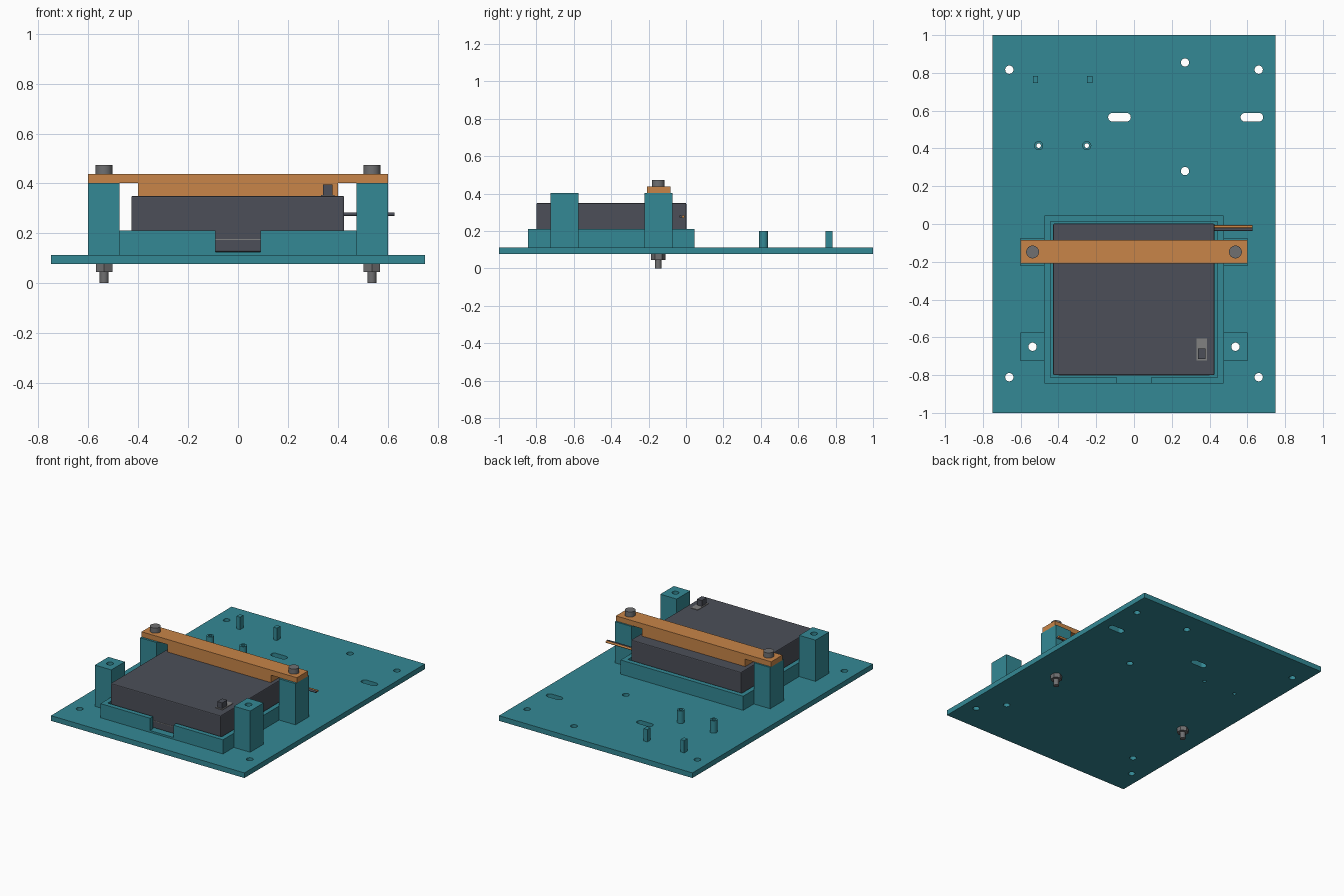
import bpy, bmesh, math
from mathutils import Matrix

if "Cube" in bpy.data.objects:
    bpy.data.objects.remove(bpy.data.objects["Cube"])


def material(name, rgb):
    m = bpy.data.materials.new(name)
    m.diffuse_color = (*rgb, 1)
    m.use_nodes = True
    m.node_tree.nodes["Principled BSDF"].inputs["Base Color"].default_value = m.diffuse_color
    return m


TEAL = material("teal plastic", (0.034, 0.25, 0.30))
ORANGE = material("orange plastic", (0.58, 0.235, 0.065))
DARK = material("dark casing", (0.072, 0.078, 0.098))
STEEL = material("grey steel", (0.16, 0.16, 0.165))
LIGHT = material("light grey", (0.22, 0.22, 0.22))


def finish(name, bm, mat):
    bmesh.ops.recalc_face_normals(bm, faces=bm.faces)
    me = bpy.data.meshes.new(name)
    bm.to_mesh(me)
    bm.free()
    ob = bpy.data.objects.new(name, me)
    bpy.context.collection.objects.link(ob)
    if mat:
        me.materials.append(mat)
    return ob


def add_box(bm, x0, x1, y0, y1, z0, z1):
    m = Matrix.Translation(((x0 + x1) / 2, (y0 + y1) / 2, (z0 + z1) / 2))
    m = m @ Matrix.Diagonal((x1 - x0, y1 - y0, z1 - z0, 1))
    bmesh.ops.create_cube(bm, size=1, matrix=m)


def box(name, dims, mat):
    bm = bmesh.new()
    add_box(bm, *dims)
    return finish(name, bm, mat)


def add_cyl(bm, x, y, z0, z1, r, n=24):
    bmesh.ops.create_cone(bm, cap_ends=True, segments=n, radius1=r, radius2=r, depth=z1 - z0,
                          matrix=Matrix.Translation((x, y, (z0 + z1) / 2)))


def cyl(name, x, y, z0, z1, r, mat, n=24):
    bm = bmesh.new()
    add_cyl(bm, x, y, z0, z1, r, n)
    ob = finish(name, bm, mat)
    if n > 6:
        for p in ob.data.polygons:
            p.use_smooth = len(p.vertices) == 4
        for e in ob.data.edges:
            a, b = (ob.data.vertices[i].co for i in e.vertices)
            e.use_edge_sharp = abs(a.z - b.z) < 1e-5
    return ob


def cut(ob, cutter):
    mod = ob.modifiers.new("cut", 'BOOLEAN')
    mod.operation = 'DIFFERENCE'
    mod.solver = 'EXACT'
    mod.object = cutter


def hide(ob):
    ob.hide_render = True
    ob.hide_viewport = True
    return ob


# Drill cutter: mounting holes, post holes, standoff bores and slots
POSTS_Y = (-0.65, -0.148)
STANDOFFS = ((-0.505, 0.415), (-0.25, 0.415))
bm = bmesh.new()
holes = [(0.27, 0.855), (0.27, 0.28)]
for s in (-1, 1):
    holes += [(0.66 * s, 0.817), (0.66 * s, -0.811)]
    holes += [(0.537 * s, y) for y in POSTS_Y]
for x, y in holes:
    add_cyl(bm, x, y, -0.1, 0.6, 0.022)
for x, y in STANDOFFS:
    add_cyl(bm, x, y, -0.1, 0.6, 0.012, 16)
for cx in (-0.077, 0.624):
    pts = []
    for i in range(26):
        side = 1 if i < 13 else -1
        a = -math.pi / 2 + math.pi * (i if i < 13 else i - 1) / 12
        pts.append((cx + side * 0.037 + 0.023 * math.cos(a), 0.565 + 0.023 * math.sin(a)))
    low = [bm.verts.new((x, y, 0)) for x, y in pts]
    top = [bm.verts.new((x, y, 0.2)) for x, y in pts]
    bm.faces.new(low[::-1])
    bm.faces.new(top)
    for i in range(26):
        j = (i + 1) % 26
        bm.faces.new((low[i], low[j], top[j], top[i]))
drill = hide(finish("drill_cutter", bm, None))

# Base plate
cut(box("base_plate", (-0.75, 0.75, -1, 1, 0.077, 0.113), TEAL), drill)

# Tray with pocket and front notch
tray = box("tray", (-0.475, 0.475, -0.845, 0.045, 0.113, 0.212), TEAL)
cut(tray, hide(box("pocket_cutter", (-0.442, 0.442, -0.812, 0.012, 0.126, 0.3), None)))
cut(tray, hide(box("notch_cutter", (-0.09, 0.09, -0.9, -0.79, 0.126, 0.3), None)))

# Corner posts
for s in (-1, 1):
    for y in POSTS_Y:
        xs = sorted((0.475 * s, 0.602 * s))
        cut(box("corner_post", (*xs, y - 0.075, y + 0.075, 0.113, 0.402), TEAL), drill)

# Hollow standoffs and square pegs
for x, y in STANDOFFS:
    cut(cyl("standoff", x, y, 0.113, 0.2, 0.024, TEAL), drill)
for x in (-0.521, -0.235):
    box("locating_peg", (x - 0.014, x + 0.014, 0.747, 0.784, 0.113, 0.2), TEAL)

# Battery pack with softened edges, seam strip and switch
pack = box("battery_pack", (-0.428, 0.426, -0.8, 0.002, 0.126, 0.35), DARK)
bev = pack.modifiers.new("edge", 'BEVEL')
bev.width = 0.006
bev.segments = 2
box("seam_strip", (-0.4, 0.4, -0.802, -0.798, 0.174, 0.178), LIGHT)
box("switch_plate", (0.332, 0.386, -0.722, -0.605, 0.348, 0.354), LIGHT)
box("switch_button", (0.34, 0.378, -0.715, -0.66, 0.35, 0.395), DARK)

# Clamp bar: wide top with a narrower pressing block below
outline = ((-0.602, 0.402), (-0.4, 0.402), (-0.4, 0.35), (0.4, 0.35),
           (0.4, 0.402), (0.602, 0.402), (0.602, 0.438), (-0.602, 0.438))
bm = bmesh.new()
face = bm.faces.new([bm.verts.new((x, -0.208, z)) for x, z in outline])
ext = bmesh.ops.extrude_face_region(bm, geom=[face])
bmesh.ops.translate(bm, vec=(0, 0.124, 0),
                    verts=[v for v in ext["geom"] if isinstance(v, bmesh.types.BMVert)])
finish("clamp_bar", bm, ORANGE)

# Clamp bolts and hex nuts
for s in (-1, 1):
    x, y = 0.537 * s, POSTS_Y[1]
    cyl("bolt_head", x, y, 0.438, 0.474, 0.034, STEEL)
    cyl("bolt_shaft", x, y, 0, 0.44, 0.018, STEEL)
    cyl("hex_nut", x, y, 0.046, 0.077, 0.038, STEEL, 6)

# Power leads leaving the pack
for name, y, mat in (("positive_lead", -0.014, ORANGE), ("negative_lead", -0.029, DARK)):
    ob = cyl(name, 0, 0, -0.11, 0.11, 0.0075, mat, 12)
    ob.data.transform(Matrix.Translation((0.518, y, 0.277)) @ Matrix.Rotation(math.pi / 2, 4, 'Y'))
